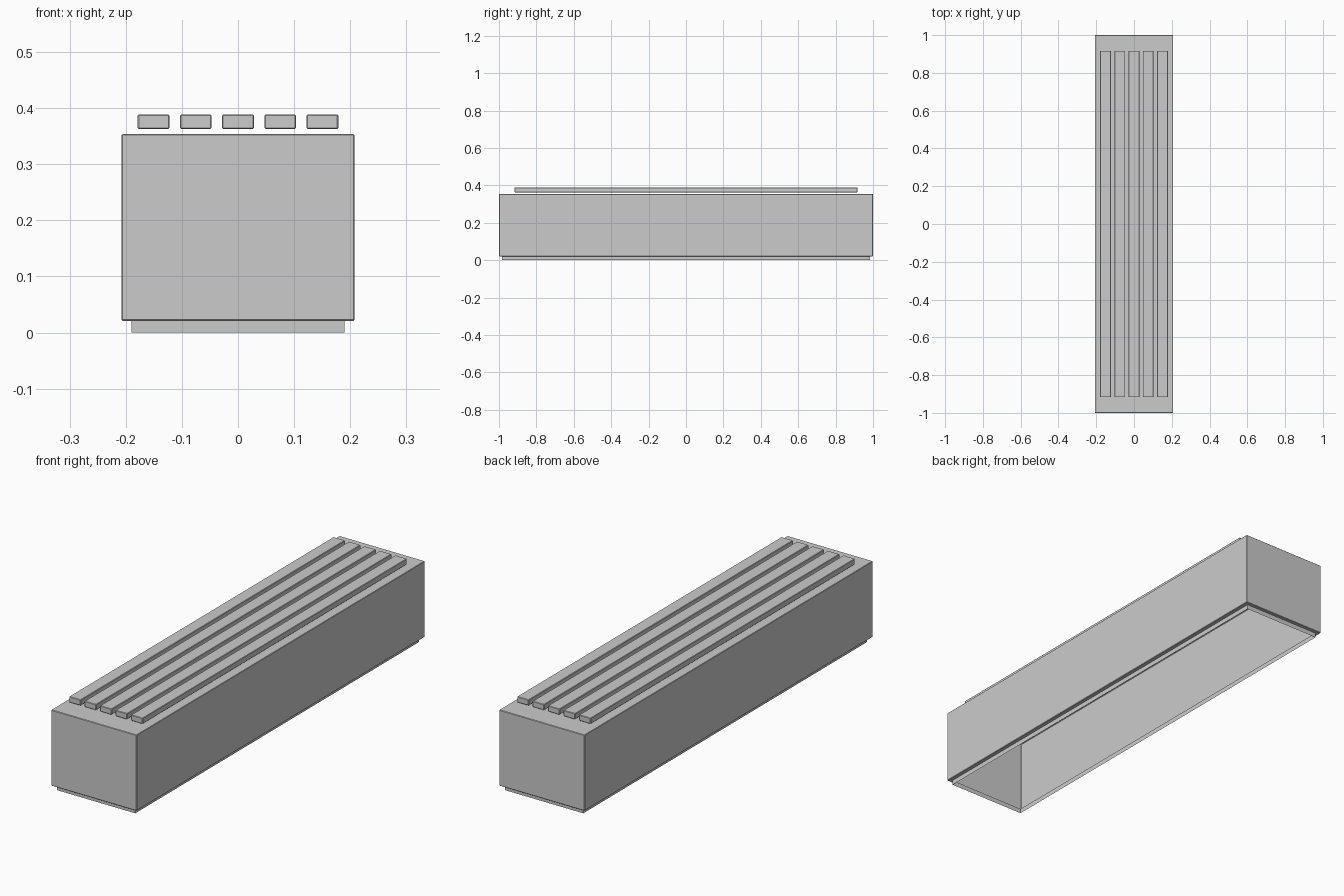
import bpy, bmesh

if "Cube" in bpy.data.objects:
    bpy.data.objects.remove(bpy.data.objects["Cube"])


def finish(name, bm, bevel):
    bmesh.ops.recalc_face_normals(bm, faces=bm.faces)
    mesh = bpy.data.meshes.new(name)
    bm.to_mesh(mesh)
    bm.free()
    obj = bpy.data.objects.new(name, mesh)
    bpy.context.collection.objects.link(obj)
    if bevel:
        mod = obj.modifiers.new("soft_edges", 'BEVEL')
        mod.width = bevel
        mod.segments = 1
        mod.limit_method = 'ANGLE'
    return obj


def ring_shell(name, rings, cap_first, bevel=0):
    """Skin rectangular rings (half x, half y, z) into a thin shell."""
    bm = bmesh.new()
    loops = [[bm.verts.new((sx * hx, sy * hy, z))
              for sx, sy in ((-1, -1), (1, -1), (1, 1), (-1, 1))]
             for hx, hy, z in rings]
    for a, b in zip(loops, loops[1:]):
        for i in range(4):
            j = (i + 1) % 4
            bm.faces.new((a[i], b[i], b[j], a[j]))
    if cap_first:
        bm.faces.new(loops[0])
    return finish(name, bm, bevel)


def box(name, x, hx, hy, z0, z1, bevel):
    bm = bmesh.new()
    bmesh.ops.create_cube(bm, size=1)
    for v in bm.verts:
        v.co = (x + v.co.x * 2 * hx, v.co.y * 2 * hy, z0 + (v.co.z + 0.5) * (z1 - z0))
    return finish(name, bm, bevel)


# Hollow bench body, open below, with an inward lip under its walls
ring_shell("bench_body",
           [(0.2075, 1.0, 0.354), (0.2075, 1.0, 0.021), (0.19, 0.984, 0.021)],
           True, 0.002)

# Recessed plinth skirt
ring_shell("plinth", [(0.19, 0.984, 0.021), (0.19, 0.984, 0.0)], False)

# Seat slats, floating slightly above the body
for i in range(5):
    box(f"seat_slat_{i + 1}", (i - 2) * 0.0752, 0.0283, 0.917, 0.363, 0.3885, 0.002)
